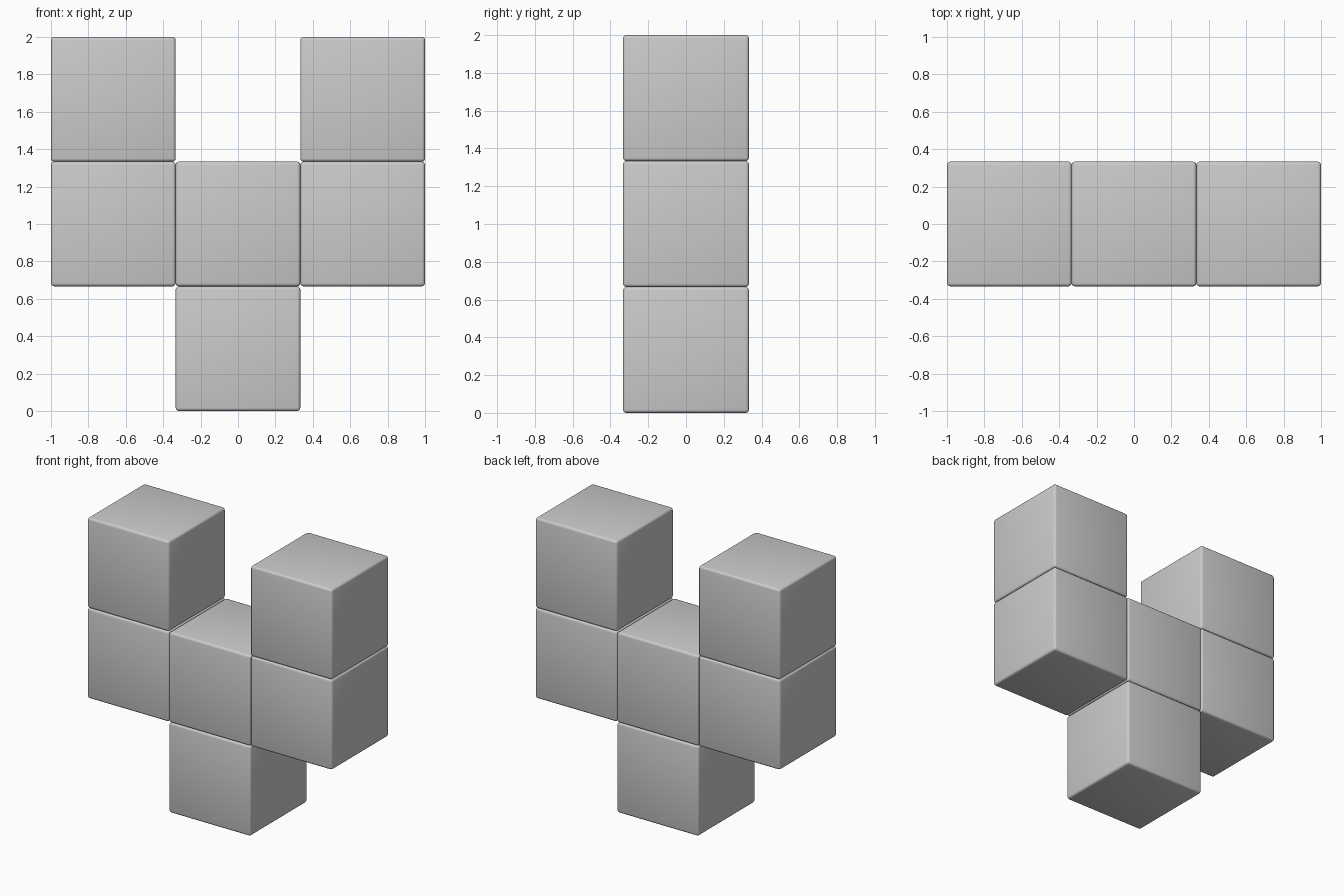
import bpy

if "Cube" in bpy.data.objects:
    bpy.data.objects.remove(bpy.data.objects["Cube"])

SIZE = 2 / 3      # edge of one cube
BEVEL = 0.017     # softened edge width


def add_block(name, col, row):
    """One soft-edged cube at a grid cell (column -1..1, row 0..2)."""
    bpy.ops.mesh.primitive_cube_add(size=SIZE, location=(col * SIZE, 0, (row + 0.5) * SIZE))
    block = bpy.context.object
    block.name = name
    bevel = block.modifiers.new("soft_edges", 'BEVEL')
    bevel.width = BEVEL
    bevel.segments = 3
    bevel.limit_method = 'NONE'
    bpy.ops.object.shade_smooth()
    return block


# Central stem
add_block("bottom_block", 0, 0)
add_block("centre_block", 0, 1)

# Mirrored arms, two blocks high
for side, col in (("left", -1), ("right", 1)):
    add_block(f"{side}_middle_block", col, 1)
    add_block(f"{side}_top_block", col, 2)
